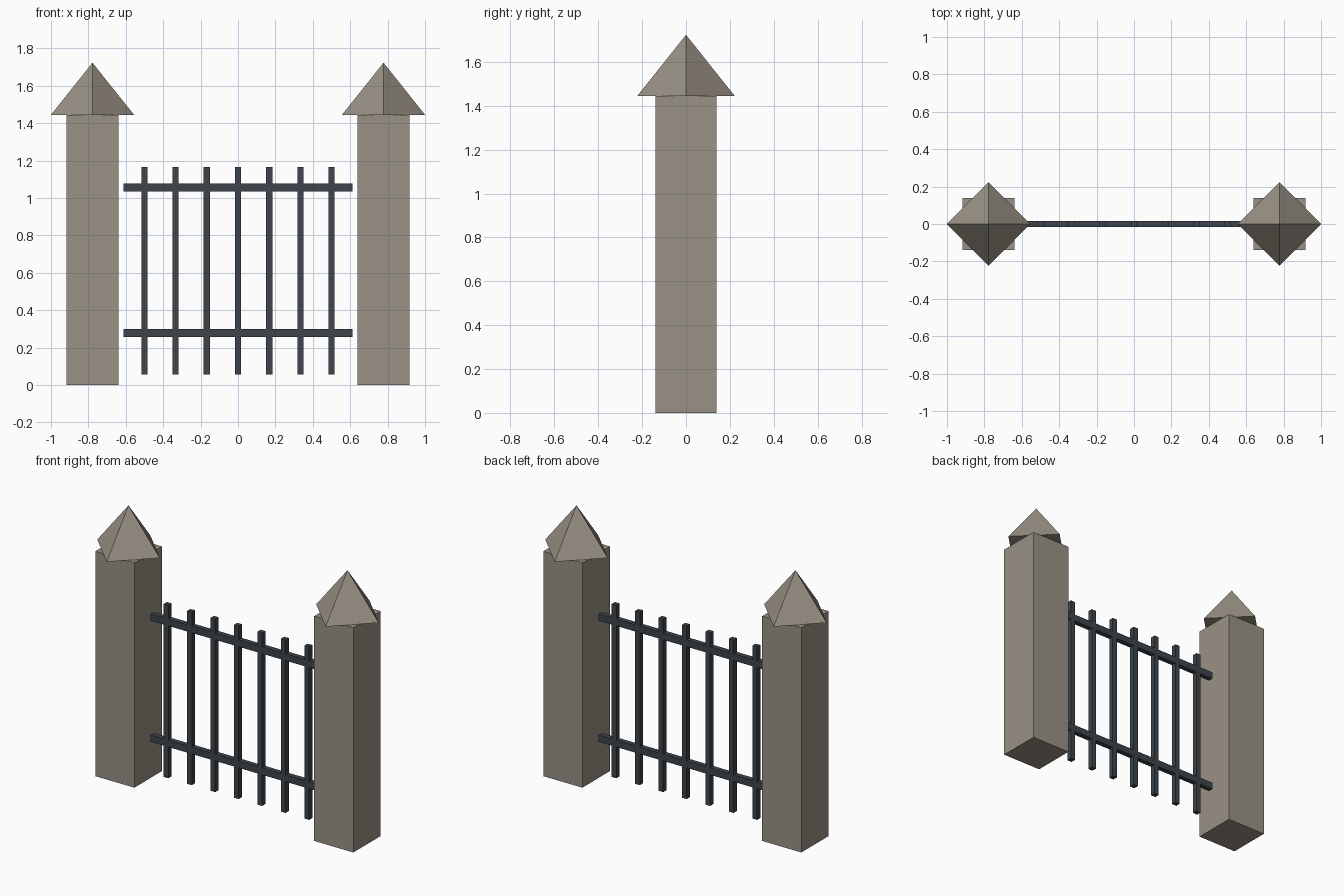
import bpy
from math import pi

default = bpy.data.objects.get("Cube")
if default:
    bpy.data.objects.remove(default, do_unlink=True)


def material(name, colour):
    mat = bpy.data.materials.new(name)
    mat.use_nodes = True
    mat.diffuse_color = colour
    mat.node_tree.nodes["Principled BSDF"].inputs["Base Color"].default_value = colour
    return mat


stone = material("warm grey stone", (0.32, 0.285, 0.235, 1))
iron = material("dark iron", (0.047, 0.06, 0.072, 1))


def finish(name, mat):
    obj = bpy.context.object
    obj.name = name
    obj.data.name = name
    obj.data.materials.append(mat)
    return obj


def box(name, centre, size, mat):
    bpy.ops.mesh.primitive_cube_add(size=1, location=centre)
    obj = finish(name, mat)
    obj.scale = size
    bpy.ops.object.transform_apply(location=False, rotation=False, scale=True)
    return obj


# Stone pillars with pyramid caps turned corner-on to the shafts
PILLAR_X, PILLAR_W, PILLAR_H = 0.778, 0.278, 1.444
CAP_R, CAP_H = 0.222, 0.278
for side, sign in (("left", 1), ("right", -1)):
    x = sign * PILLAR_X
    box(f"{side}_pillar", (x, 0, PILLAR_H / 2), (PILLAR_W, PILLAR_W, PILLAR_H), stone)
    bpy.ops.mesh.primitive_cone_add(
        vertices=4, radius1=CAP_R, radius2=0, depth=CAP_H,
        location=(x, 0, PILLAR_H + CAP_H / 2 + 0.001))
    finish(f"{side}_pillar_cap", stone)

# Iron gate: two horizontal rails and seven upright bars
BAR = 0.033
for name, z in (("lower_rail", 0.278), ("upper_rail", 1.056)):
    box(name, (0, 0, z), (1.222, BAR, 0.044), iron)
for i in range(7):
    box(f"upright_bar_{i + 1}", ((i - 3) / 6, 0, 0.611), (BAR, BAR, 1.111), iron)
